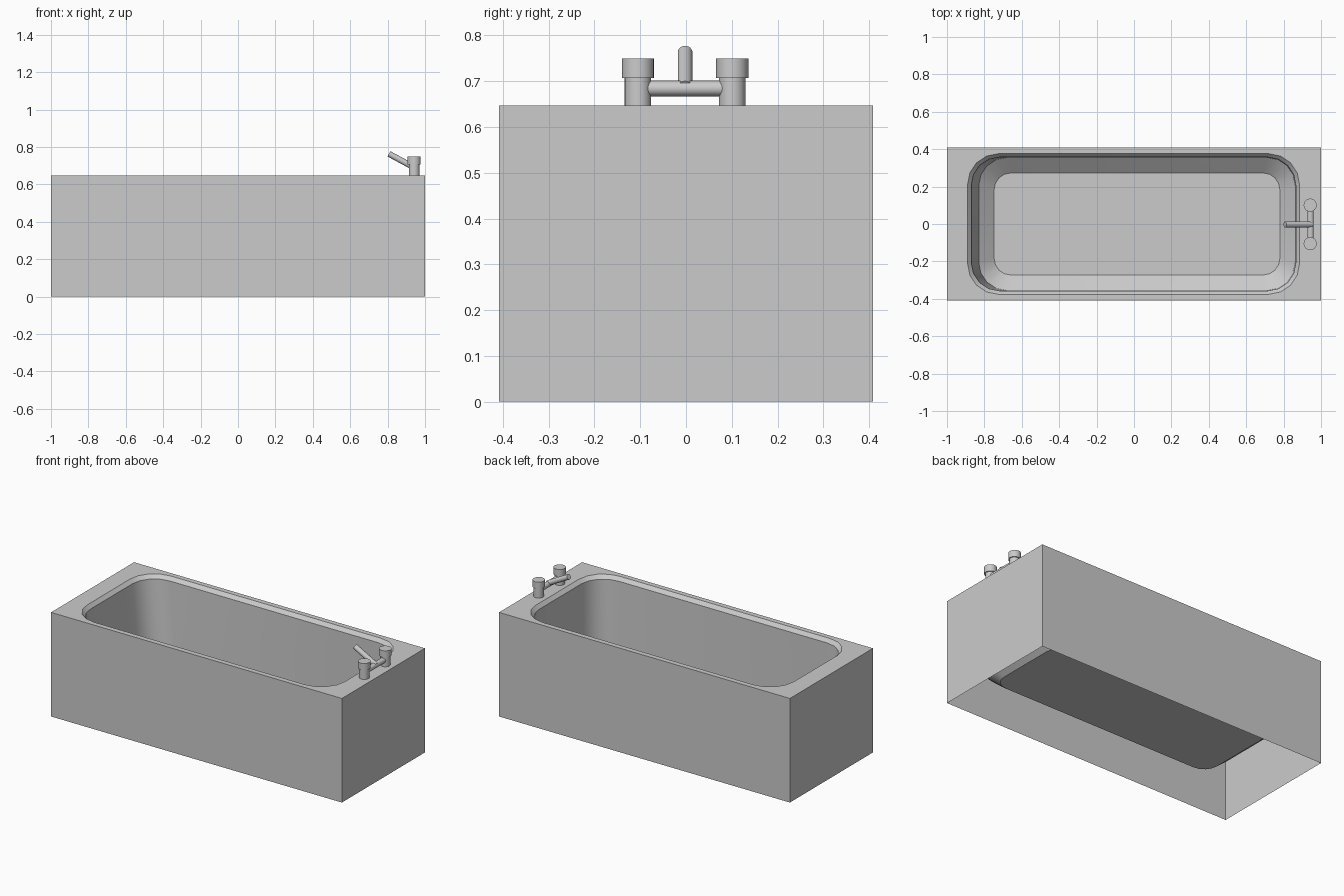
import bpy, bmesh, math
from mathutils import Vector

if "Cube" in bpy.data.objects:
    bpy.data.objects.remove(bpy.data.objects["Cube"])

SEG = 4        # segments per rounded corner
RIM = 0.647    # height of the tub rim


def ring(bm, x0, x1, hy, r, z):
    """Rounded rectangle of vertices; r = 0 gives square corners."""
    out = []
    for cx, cy, a0 in ((x1 - r, hy - r, 0), (x0 + r, hy - r, 90),
                       (x0 + r, r - hy, 180), (x1 - r, r - hy, 270)):
        for i in range(SEG + 1):
            a = math.radians(a0 + 90 * i / SEG)
            out.append(bm.verts.new((cx + r * math.cos(a), cy + r * math.sin(a), z)))
    return out


def smooth(ob, angle=30):
    bpy.ops.object.select_all(action='DESELECT')
    ob.select_set(True)
    bpy.context.view_layer.objects.active = ob
    bpy.ops.object.shade_smooth_by_angle(angle=math.radians(angle))


def rod(name, p0, p1, r, sides=24):
    """Cylinder running from p0 to p1."""
    p0, p1 = Vector(p0), Vector(p1)
    bpy.ops.mesh.primitive_cylinder_add(vertices=sides, radius=r, depth=(p1 - p0).length,
                                        location=(p0 + p1) / 2)
    ob = bpy.context.object
    ob.name = name
    ob.rotation_euler = (p1 - p0).to_track_quat('Z', 'Y').to_euler()
    smooth(ob)
    return ob


# Tub: open-bottomed box, flat rim, bevelled lip, basin walls and floor
bm = bmesh.new()
rings = [ring(bm, *p) for p in (
    (-1.0, 1.0, 0.408, 0.0, 0.0),          # box bottom edge
    (-1.0, 1.0, 0.408, 0.0, RIM),          # box top edge
    (-0.89, 0.885, 0.376, 0.165, RIM),     # rim opening
    (-0.87, 0.865, 0.357, 0.15, 0.625),    # lip
    (-0.83, 0.86, 0.355, 0.15, 0.215),     # foot of the basin walls
    (-0.748, 0.78, 0.273, 0.09, 0.147),    # basin floor edge
)]
for a, b in zip(rings, rings[1:]):
    n = len(a)
    for i in range(n):
        j = (i + 1) % n
        bm.faces.new((a[i], a[j], b[j], b[i]))
bm.faces.new(rings[-1])
bmesh.ops.remove_doubles(bm, verts=bm.verts[:], dist=1e-5)
bm.normal_update()
me = bpy.data.meshes.new("bathtub")
bm.to_mesh(me)
bm.free()
tub = bpy.data.objects.new("bathtub", me)
bpy.context.collection.objects.link(tub)
smooth(tub)

# Taps: a post and a wider handle on each side
TX = 0.942
for side, s in (("left", -1), ("right", 1)):
    y = s * 0.103 - 0.002
    rod(side + "_tap_post", (TX, y, RIM - 0.002), (TX, y, 0.708), 0.029)
    rod(side + "_tap_handle", (TX, y, 0.707), (TX, y, 0.749), 0.035)

# Cross pipe joining the taps, and the slanted spout
rod("cross_pipe", (0.944, -0.1, 0.684), (0.944, 0.1, 0.684), 0.017, 16)
rod("spout", (0.95, -0.002, 0.686), (0.807, -0.002, 0.763), 0.016)
